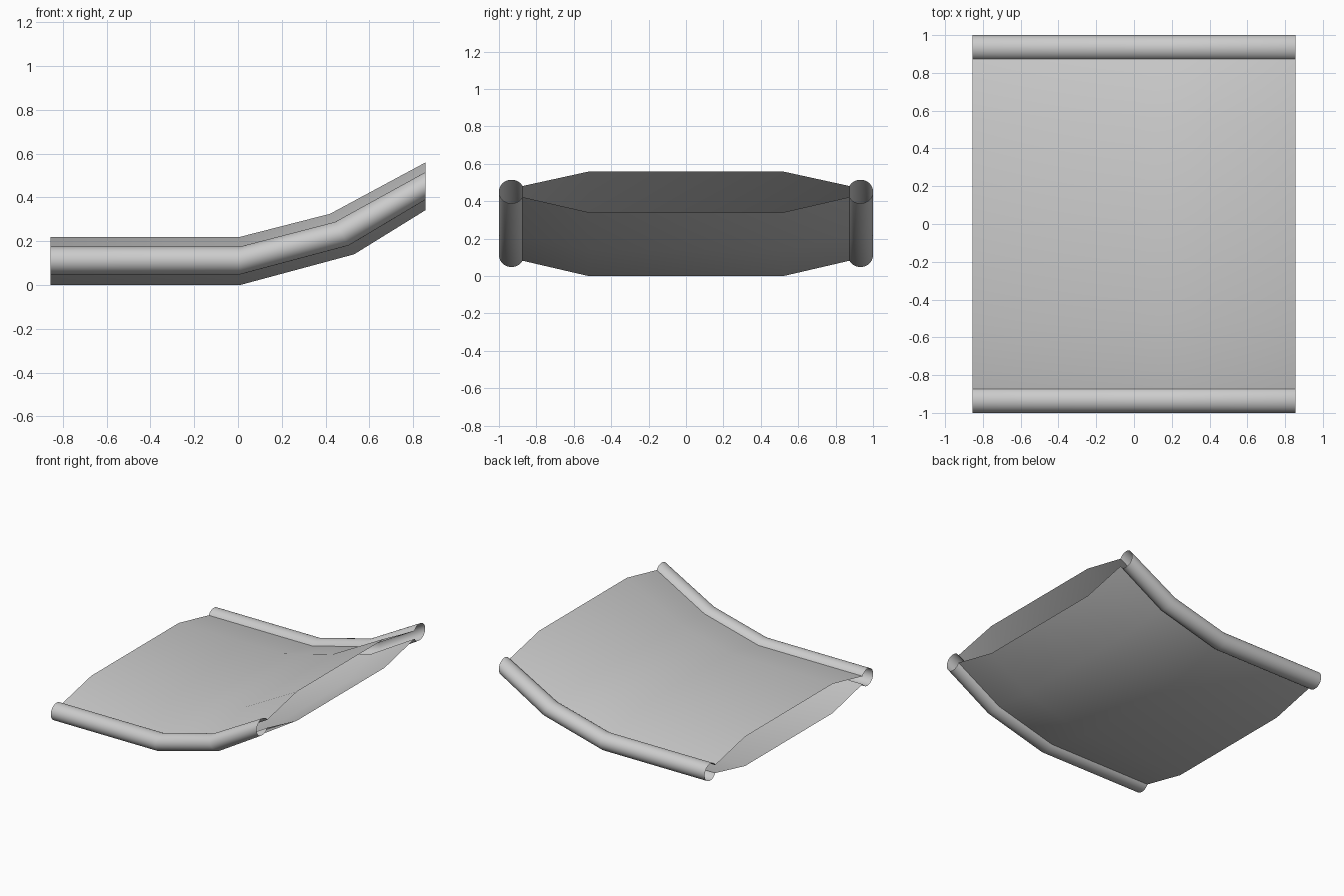
import bpy, bmesh
from math import sin, cos, radians

if "Cube" in bpy.data.objects:
    bpy.data.objects.remove(bpy.data.objects["Cube"])

# Side path: (lower x, lower z, upper x, upper z) at each bend
H = 0.22
PATH = [(-0.855, 0, -0.855, H), (0.01, 0, 0.01, H),
        (0.53, 0.14, 0.42, 0.325), (0.855, 0.341, 0.855, 0.559)]


def loft(name, profile):
    """Sweep an open (y, height) profile along the bent path."""
    bm = bmesh.new()
    rings = []
    for x0, z0, x1, z1 in PATH:
        rings.append([bm.verts.new((x0 + (x1 - x0) * h / H, y, z0 + (z1 - z0) * h / H))
                      for y, h in profile])
    for a, b in zip(rings, rings[1:]):
        for j in range(len(profile) - 1):
            bm.faces.new((a[j], b[j], b[j + 1], a[j + 1]))
    me = bpy.data.meshes.new(name)
    bm.to_mesh(me)
    bm.free()
    ob = bpy.data.objects.new(name, me)
    bpy.context.collection.objects.link(ob)
    bpy.ops.object.select_all(action='DESELECT')
    ob.select_set(True)
    bpy.context.view_layer.objects.active = ob
    bpy.ops.object.shade_smooth_by_angle(angle=radians(32))
    return ob


# Rail cross-section: a tube slit open where the panel skins join it
CY, CH, R = 0.933, 0.112, 0.067
N, SLIT = 28, 28
arc = []
for i in range(N + 1):
    a = radians(180 - SLIT - (360 - 2 * SLIT) * i / N)
    arc.append((CY + R * cos(a), CH + R * 0.95 * sin(a)))
(top_y, top_h), (low_y, low_h) = arc[0], arc[-1]

# Hollow panel skins, open at both ends
loft("upper_panel", [(-top_y, top_h), (-0.52, H), (0, H), (0.52, H), (top_y, top_h)])
loft("lower_panel", [(low_y, low_h), (0.52, 0), (0, 0), (-0.52, 0), (-low_y, low_h)])

# Side rails, mirrored across the centre
rails = loft("side_rails", arc)
rails.modifiers.new("mirror", 'MIRROR').use_axis = (False, True, False)
